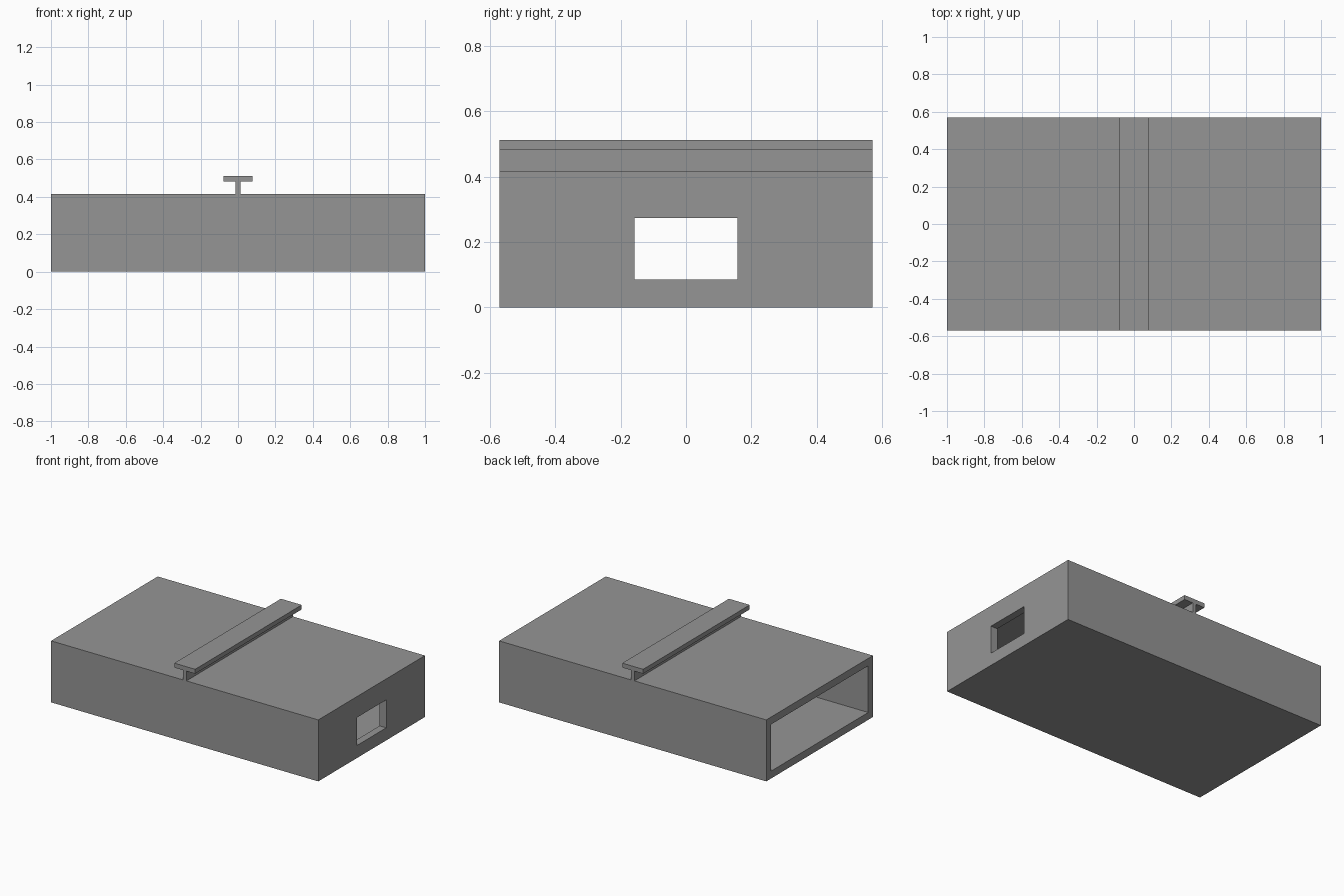
import bpy, bmesh

if "Cube" in bpy.data.objects:
    bpy.data.objects.remove(bpy.data.objects["Cube"])

grey = bpy.data.materials.new("grey")
grey.diffuse_color = (0.3, 0.3, 0.3, 1)
grey.use_nodes = True
grey.node_tree.nodes["Principled BSDF"].inputs["Base Color"].default_value = grey.diffuse_color

HX, HY, H, T = 1.0, 0.57, 0.416, 0.05   # half length, half width, height, wall


def box(name, lo, hi):
    bm = bmesh.new()
    bmesh.ops.create_cube(bm, size=1)
    for v in bm.verts:
        v.co = [hi[i] if v.co[i] > 0 else lo[i] for i in range(3)]
    return finish(name, bm)


def finish(name, bm):
    bmesh.ops.recalc_face_normals(bm, faces=bm.faces)
    mesh = bpy.data.meshes.new(name)
    bm.to_mesh(mesh)
    bm.free()
    mesh.materials.append(grey)
    obj = bpy.data.objects.new(name, mesh)
    bpy.context.collection.objects.link(obj)
    return obj


def cut(target, cutter):
    cutter.hide_render = True
    cutter.hide_set(True)
    mod = target.modifiers.new(cutter.name, 'BOOLEAN')
    mod.operation, mod.solver, mod.object = 'DIFFERENCE', 'EXACT', cutter


# Hollow case, fully open on the left, with a window in the right wall
case = box("case", (-HX, -HY, 0), (HX, HY, H))
cavity = box("cavity_cutter", (-HX - 0.1, -HY + T, T), (HX - T, HY - T, H - T))
window = box("window_cutter", (HX - 2 * T, -0.157, 0.085), (HX + 0.1, 0.157, 0.274))
cut(case, cavity)
cut(case, window)

# T-section rail running front to back on the lid
half = [(0.013, H), (0.013, 0.482), (0.078, 0.482), (0.078, 0.512)]
profile = half + [(-x, z) for x, z in reversed(half)]
bm = bmesh.new()
face = bm.faces.new([bm.verts.new((x, -HY, z)) for x, z in profile])
ext = bmesh.ops.extrude_face_region(bm, geom=[face])
for v in ext["geom"]:
    if isinstance(v, bmesh.types.BMVert):
        v.co.y = HY
finish("rail", bm)
